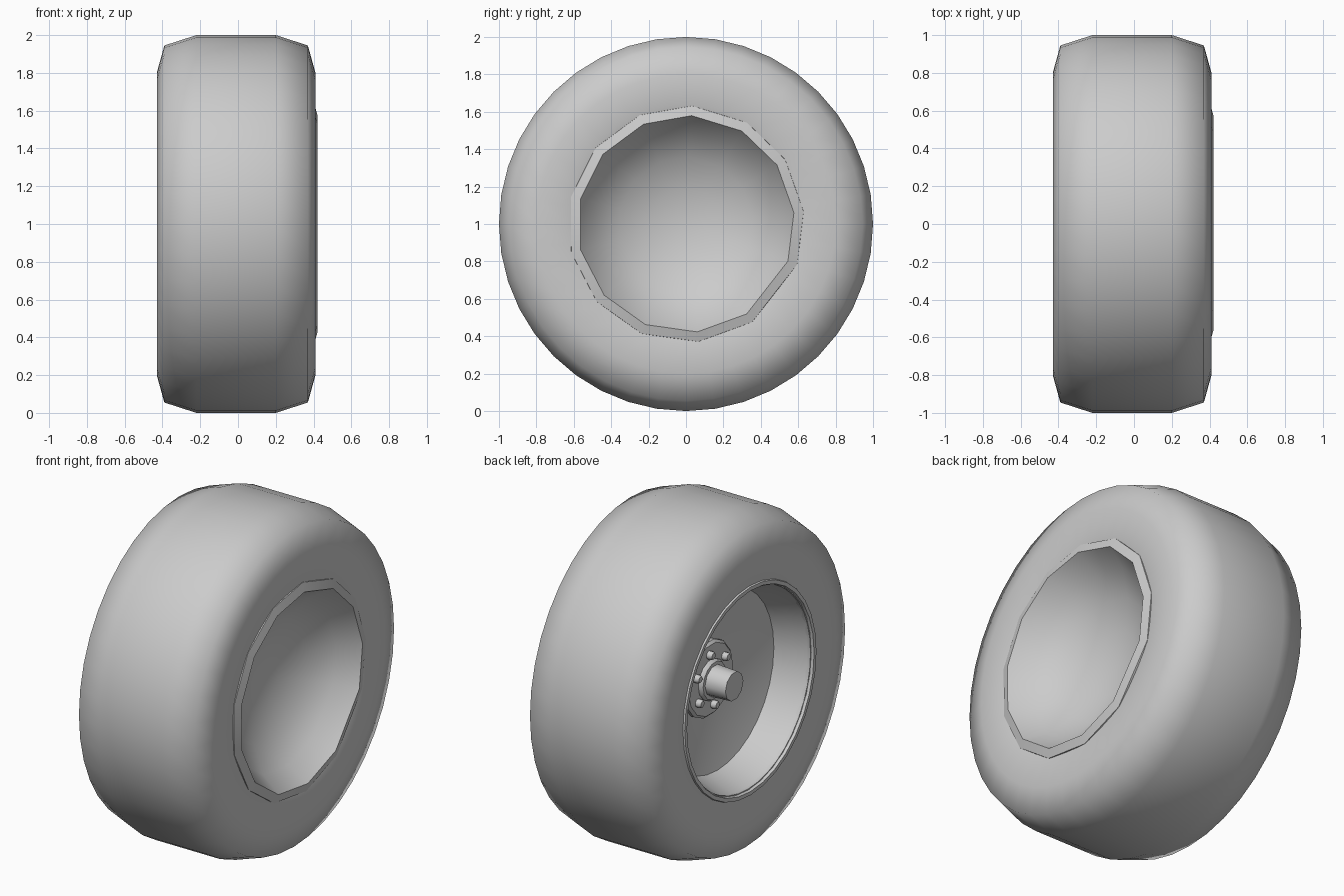
import bpy, bmesh, math
from mathutils import Vector

cube = bpy.data.objects.get("Cube")
if cube:
    bpy.data.objects.remove(cube, do_unlink=True)

grey = bpy.data.materials.new("plain_grey")
grey.use_nodes = True
COLOUR = (0.6, 0.6, 0.6, 1)
grey.diffuse_color = COLOUR
grey.node_tree.nodes["Principled BSDF"].inputs["Base Color"].default_value = COLOUR


def even(count, start=0.0):
    return [start + 360 * i / count for i in range(count)]


def lathe(name, profile, angles, closed=False, smooth=35, centre=(0, 0, 1)):
    """Spin (radius, x) points around the x axis at the given angles."""
    bm = bmesh.new()
    c = Vector(centre)
    rings = []
    for a in angles:
        t = math.radians(a)
        rings.append([bm.verts.new(c + Vector((x, r * math.cos(t), r * math.sin(t))))
                      for r, x in profile])
    n = len(profile)
    for i, ring in enumerate(rings):
        nxt = rings[(i + 1) % len(rings)]
        for j in range(n if closed else n - 1):
            k = (j + 1) % n
            bm.faces.new((ring[j], ring[k], nxt[k], nxt[j]))
    bmesh.ops.remove_doubles(bm, verts=bm.verts, dist=1e-5)
    bmesh.ops.recalc_face_normals(bm, faces=bm.faces)
    mesh = bpy.data.meshes.new(name)
    bm.to_mesh(mesh)
    bm.free()
    mesh.materials.append(grey)
    obj = bpy.data.objects.new(name, mesh)
    bpy.context.collection.objects.link(obj)
    if smooth:
        bpy.ops.object.select_all(action="DESELECT")
        obj.select_set(True)
        bpy.context.view_layer.objects.active = obj
        bpy.ops.object.shade_smooth_by_angle(angle=math.radians(smooth))
    return obj


# Tyre: rounded shoulders, slightly offset towards the inner side
lathe("tyre", [(0.59, -0.41), (0.64, -0.42), (0.80, -0.43), (0.945, -0.39), (1.0, -0.22),
               (1.0, 0.20), (0.945, 0.37), (0.80, 0.41), (0.64, 0.405), (0.59, 0.39)],
      even(40), closed=True, smooth=70)

# Outer dish: faceted lip around a deep smooth bowl
lip_angles = [87, 59, 33, 6, -20, -56, -84, -112, -139, -166, -193, -220, -247]
lathe("outer_dish", [(0, 0.04), (0.45, 0.10), (0.56, 0.28), (0.635, 0.38), (0.632, 0.405),
                     (0.58, 0.42), (0.50, 0.30), (0.36, 0.20), (0.19, 0.14), (0, 0.12)],
      lip_angles, smooth=38)

# Inner rim: thin lip, barrel and recessed disc
lathe("inner_rim", [(0, -0.13), (0.24, -0.13), (0.53, -0.21), (0.565, -0.31), (0.59, -0.39),
                    (0.60, -0.427), (0.622, -0.427), (0.63, -0.40), (0.60, -0.37),
                    (0.59, -0.15), (0.55, -0.06), (0, -0.06)],
      even(32), smooth=40)

# Hub flange, collar and axle stub
lathe("hub_flange", [(0, -0.165), (0.21, -0.165), (0.225, -0.15), (0.225, -0.10), (0, -0.10)],
      even(14), smooth=30)
lathe("hub_collar", [(0, -0.19), (0.11, -0.19), (0.12, -0.175), (0.12, -0.12), (0, -0.12)],
      even(14), smooth=30)
lathe("axle_stub", [(0, -0.32), (0.085, -0.32), (0.095, -0.12), (0, -0.12)],
      even(10), smooth=40)

# Six wheel bolts with domed heads
for i, a in enumerate(even(6, 23)):
    t = math.radians(a)
    lathe(f"wheel_bolt_{i + 1}", [(0, -0.20), (0.018, -0.197), (0.025, -0.185), (0.025, -0.15), (0, -0.15)],
          even(8), smooth=50, centre=(0, 0.155 * math.cos(t), 1 + 0.155 * math.sin(t)))
